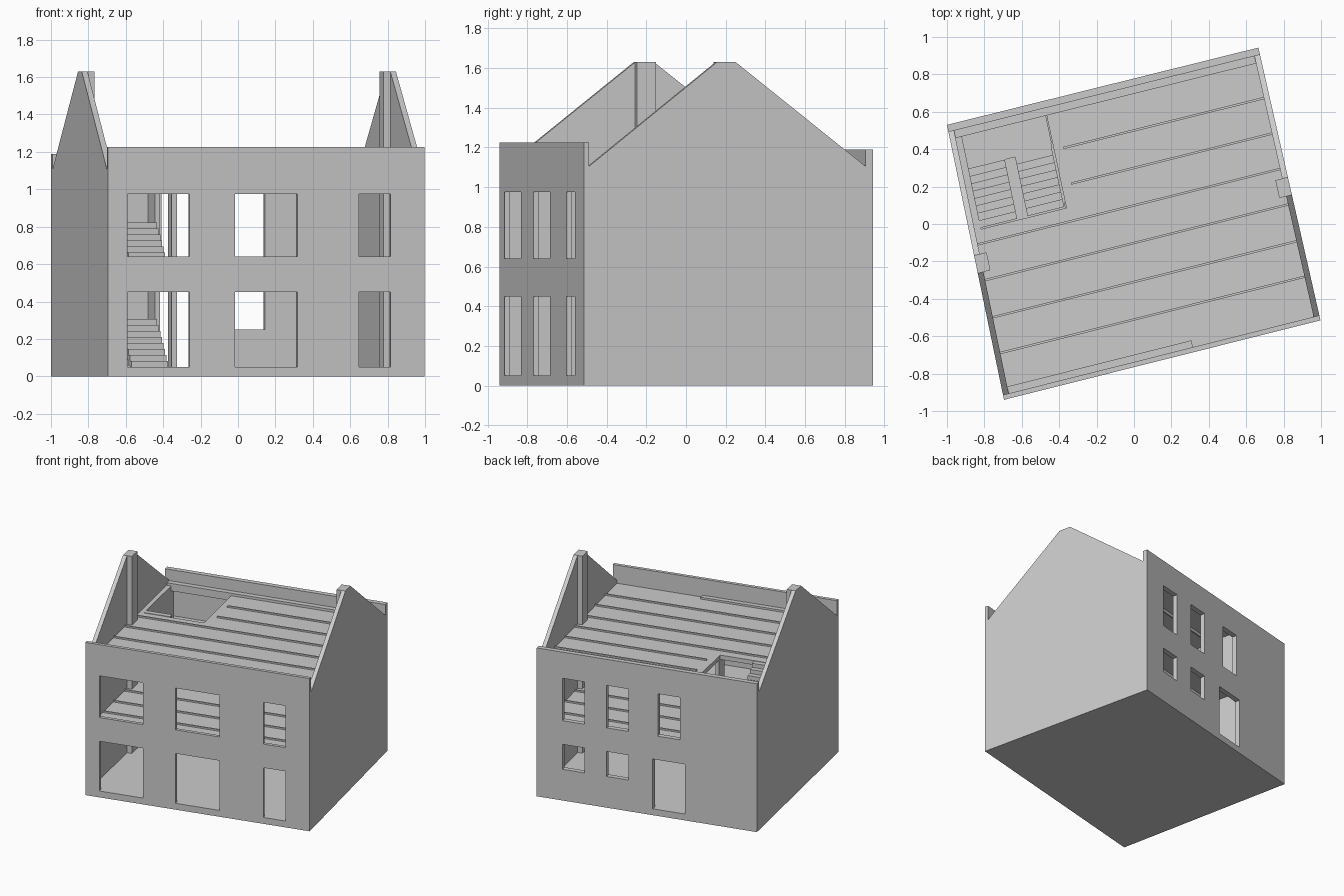
import bpy, bmesh
from mathutils import Vector

if "Cube" in bpy.data.objects:
    bpy.data.objects.remove(bpy.data.objects["Cube"])

# Slightly skewed footprint: u runs along the front, v runs front to back (0..1 each)
FL, FR = Vector((-0.695, -0.94)), Vector((0.997, -0.515))
BL, BR = Vector((-1.0, 0.53)), Vector((0.665, 0.943))


def place(u, v, z):
    p = FL.lerp(FR, u).lerp(BL.lerp(BR, u), v)
    return (p.x, p.y, z)


def solid(bm, loop_a, loop_b):
    """Closed prism between two matching loops of (u, v, z)."""
    a = [bm.verts.new(place(*p)) for p in loop_a]
    b = [bm.verts.new(place(*p)) for p in loop_b]
    bm.faces.new(a)
    bm.faces.new(b[::-1])
    for i in range(len(a)):
        j = (i + 1) % len(a)
        bm.faces.new((a[i], b[i], b[j], a[j]))


def slab(bm, outline, z0, z1):
    solid(bm, [(u, v, z0) for u, v in outline], [(u, v, z1) for u, v in outline])


def box(bm, u0, u1, v0, v1, z0, z1):
    slab(bm, [(u0, v0), (u1, v0), (u1, v1), (u0, v1)], z0, z1)


def finish(bm, name):
    bmesh.ops.recalc_face_normals(bm, faces=bm.faces)
    mesh = bpy.data.meshes.new(name)
    bm.to_mesh(mesh)
    bm.free()
    ob = bpy.data.objects.new(name, mesh)
    bpy.context.collection.objects.link(ob)
    return ob


def boxes(name, items):
    bm = bmesh.new()
    for it in items:
        box(bm, *it)
    return finish(bm, name)


def cut_wall(name, wall, openings, v0, v1):
    """Wall box with rectangular openings (u0, u1, z0, z1)."""
    ob = boxes(name, [wall])
    cutter = boxes(name + "_cutter", [(a, b, v0, v1, c, d) for a, b, c, d in openings])
    cutter.hide_render = True
    mod = ob.modifiers.new("openings", 'BOOLEAN')
    mod.object, mod.operation, mod.solver = cutter, 'DIFFERENCE', 'EXACT'
    deps = bpy.context.evaluated_depsgraph_get()
    mesh = bpy.data.meshes.new_from_object(ob.evaluated_get(deps))
    ob.modifiers.clear()
    ob.data = mesh
    bpy.data.objects.remove(cutter)


SIDE = 0.018                     # side wall thickness (u)
FRONT, BACK = 0.018, 0.974       # inner faces of front and back walls (v)
GROUND, FIRST, ATTIC = 0.05, 0.565, 1.08

# Front wall: three openings on each floor
front_cols = [(0.062, 0.257), (0.402, 0.598), (0.793, 0.893)]
cut_wall("front_wall", (0, 1, 0, FRONT, 0, 1.225),
         [(a, b, z0, z1) for a, b in front_cols
          for z0, z1 in ((0.051, 0.45), (0.64, 0.975))], -0.05, 0.08)

# Back wall: windows and a door
back_cols = [(0.35, 0.45), (0.582, 0.682), (0.782, 0.882)]
cut_wall("back_wall", (0, 1, BACK, 1, 0, 1.19),
         [(a, b, 0.64, 0.98) for a, b in back_cols]
         + [(a, b, 0.25, 0.45) for a, b in back_cols[1:]]
         + [(0.327, 0.473, 0.051, 0.45)], 0.92, 1.05)

# Gable walls with a small flat ridge
gable = [(FRONT, 0), (FRONT, 1.105), (0.46, 1.63), (0.525, 1.63), (BACK, 1.105), (BACK, 0)]
for name, u0, u1 in (("left_gable", 0, SIDE), ("right_gable", 1 - SIDE, 1)):
    bm = bmesh.new()
    solid(bm, [(u0, v, z) for v, z in gable], [(u1, v, z) for v, z in gable])
    finish(bm, name)

# Chimney breasts on the inside of both gables
boxes("chimney_breasts", [(SIDE, 0.04, 0.46, 0.525, GROUND, 1.63),
                          (0.96, 1 - SIDE, 0.46, 0.525, GROUND, 1.63)])

# Ground slab
boxes("ground_floor", [(SIDE, 1 - SIDE, FRONT, BACK, 0, GROUND)])

# Upper floors, notched for the stairwell
WELL_U, WELL_V = 0.31, 0.61
outline = [(SIDE, FRONT), (1 - SIDE, FRONT), (1 - SIDE, BACK),
           (WELL_U, BACK), (WELL_U, WELL_V), (SIDE, WELL_V)]
for name, top in (("first_floor", FIRST), ("attic_floor", ATTIC)):
    bm = bmesh.new()
    slab(bm, outline, top - 0.035, top)
    finish(bm, name)
    # Floor beams standing slightly proud of the boards
    boxes(name + "_beams",
          [(SIDE if v < 0.6 else WELL_U + 0.03, 1 - SIDE, v - 0.004, v + 0.004,
            top - 0.06, top + 0.012)
           for v in (0.165, 0.295, 0.43, 0.56, 0.69, 0.82)])

# Wall plates along the eaves
boxes("wall_plates", [(SIDE, 1 - SIDE, 0.947, BACK, 1.04, 1.10),
                      (SIDE, 0.60, FRONT, 0.043, 1.04, 1.095)])

# Stairwell lining and the stub walls beside its doorway
boxes("stairwell_lining", [(SIDE, 0.038, 0.565, BACK, GROUND, ATTIC)])
boxes("stairwell_stubs", [(WELL_U - 0.004, WELL_U + 0.012, v0, v1, z0, z1)
                          for v0, v1 in ((0.565, 0.63), (0.85, BACK))
                          for z0, z1 in ((GROUND, FIRST - 0.035), (FIRST, ATTIC - 0.035))])

# Two half-turn staircases with a landing at the back
STEPS = 8
for name, base in (("lower_stairs", GROUND), ("upper_stairs", FIRST)):
    rise = (FIRST - GROUND) / (2 * STEPS)
    landing = base + STEPS * rise
    items = [(0.038, WELL_U - 0.004, 0.83, BACK, landing - 0.035, landing)]
    for i in range(STEPS):
        d = 0.215 / STEPS
        v = 0.615 + i * d
        z = base + (i + 1) * rise
        items.append((0.187, 0.304, v, v + d, max(base, z - 0.06), z))
        v = 0.83 - i * d
        z = landing + (i + 1) * rise
        items.append((0.038, 0.154, v - d, v, z - 0.06, z))
    boxes(name, items)
